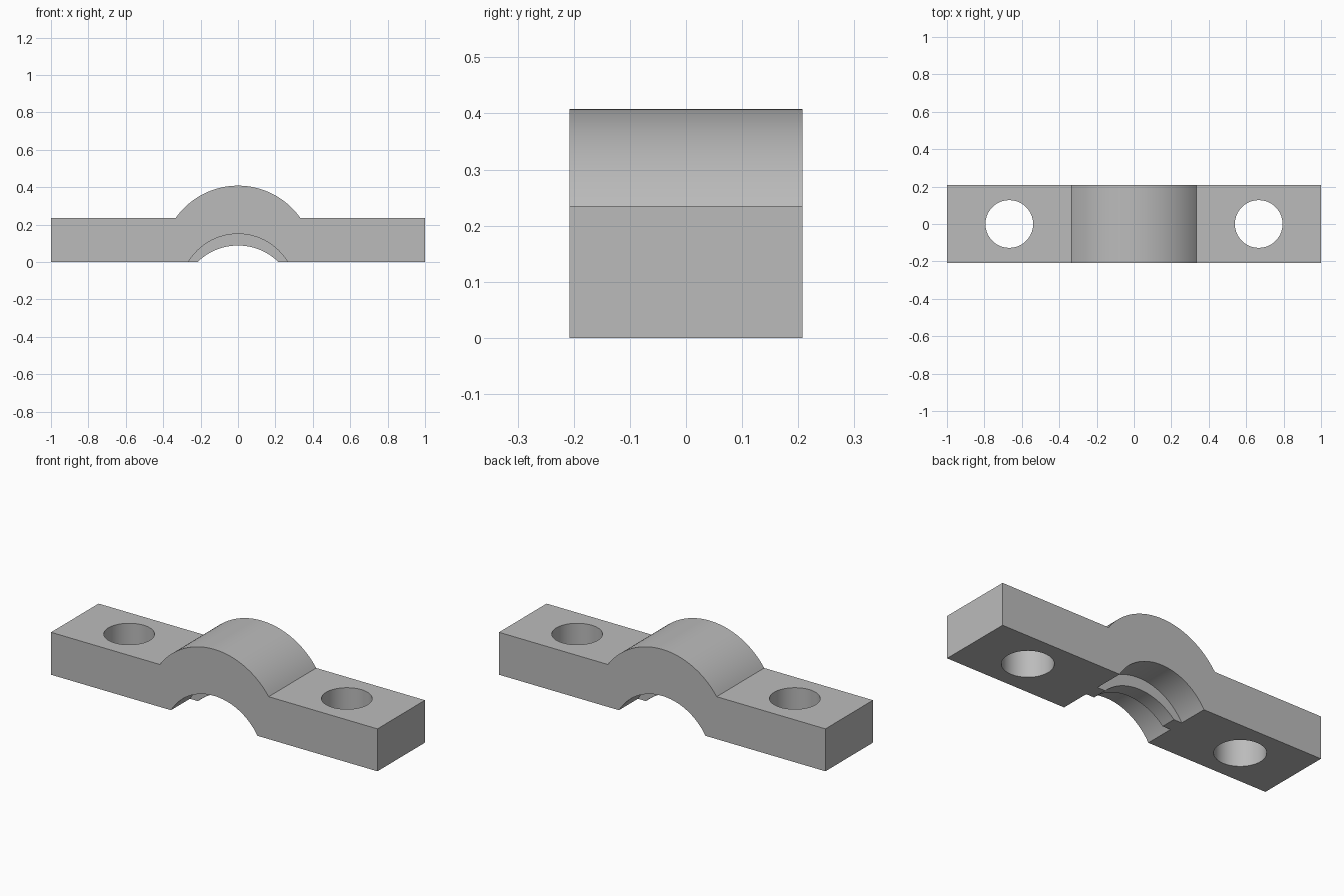
import bpy, bmesh, math

cube = bpy.data.objects.get("Cube")
if cube:
    bpy.data.objects.remove(cube, do_unlink=True)

HALF_DEPTH = 0.208
BAR_TOP = 0.235
OUTER_R = 0.408
BORE_R = 0.309
BORE_Z = -0.159
RIB_Z = -0.221
RIB_HALF = 0.042

steel = bpy.data.materials.new("grey steel")
steel.use_nodes = True
colour = (0.5, 0.5, 0.5, 1)
steel.diffuse_color = colour
steel.node_tree.nodes["Principled BSDF"].inputs["Base Color"].default_value = colour


def arc(radius, centre_z, base_z, steps=48):
    """Points from right to left along the part of a circle above base_z."""
    start = math.asin((base_z - centre_z) / radius)
    sweep = math.pi - 2 * start
    angles = [start + sweep * i / steps for i in range(steps + 1)]
    return [(radius * math.cos(a), centre_z + radius * math.sin(a)) for a in angles]


def extrude_profile(name, points, half_depth):
    """Extrude an x-z outline along y, centred on y = 0."""
    bm = bmesh.new()
    face = bm.faces.new([bm.verts.new((x, -half_depth, z)) for x, z in points])
    result = bmesh.ops.extrude_face_region(bm, geom=[face])
    moved = [v for v in result["geom"] if isinstance(v, bmesh.types.BMVert)]
    bmesh.ops.translate(bm, vec=(0, 2 * half_depth, 0), verts=moved)
    bmesh.ops.recalc_face_normals(bm, faces=bm.faces)
    mesh = bpy.data.meshes.new(name)
    bm.to_mesh(mesh)
    bm.free()
    mesh.materials.append(steel)
    obj = bpy.data.objects.new(name, mesh)
    bpy.context.collection.objects.link(obj)
    return obj


def shade(obj):
    bpy.ops.object.select_all(action="DESELECT")
    obj.select_set(True)
    bpy.context.view_layer.objects.active = obj
    bpy.ops.object.shade_smooth_by_angle(angle=math.radians(30))


# Clamp body: flat bar with an arched crown and a shallow bore underneath
bore = arc(BORE_R, BORE_Z, 0)
outline = [(1, 0), (1, BAR_TOP)] + arc(OUTER_R, 0, BAR_TOP)
outline += [(-1, BAR_TOP), (-1, 0)] + bore[::-1]
body = extrude_profile("clamp_body", outline, HALF_DEPTH)

# Bolt holes through both ears
for side in (-1, 1):
    bpy.ops.mesh.primitive_cylinder_add(vertices=64, radius=0.1275, depth=1,
                                        location=(side * 0.667, 0, 0.1))
    cutter = bpy.context.object
    cutter.name = "left_hole_cutter" if side > 0 else "right_hole_cutter"
    cutter.data.materials.append(steel)
    hole = body.modifiers.new("bolt_hole", "BOOLEAN")
    hole.operation = "DIFFERENCE"
    hole.solver = "EXACT"
    hole.object = cutter
    bpy.context.view_layer.objects.active = body
    bpy.ops.object.modifier_apply(modifier=hole.name)
    bpy.data.objects.remove(cutter, do_unlink=True)
shade(body)

# Gripping rib along the middle of the bore
rib = extrude_profile("grip_rib", bore + arc(BORE_R, RIB_Z, 0)[::-1], RIB_HALF)
shade(rib)
